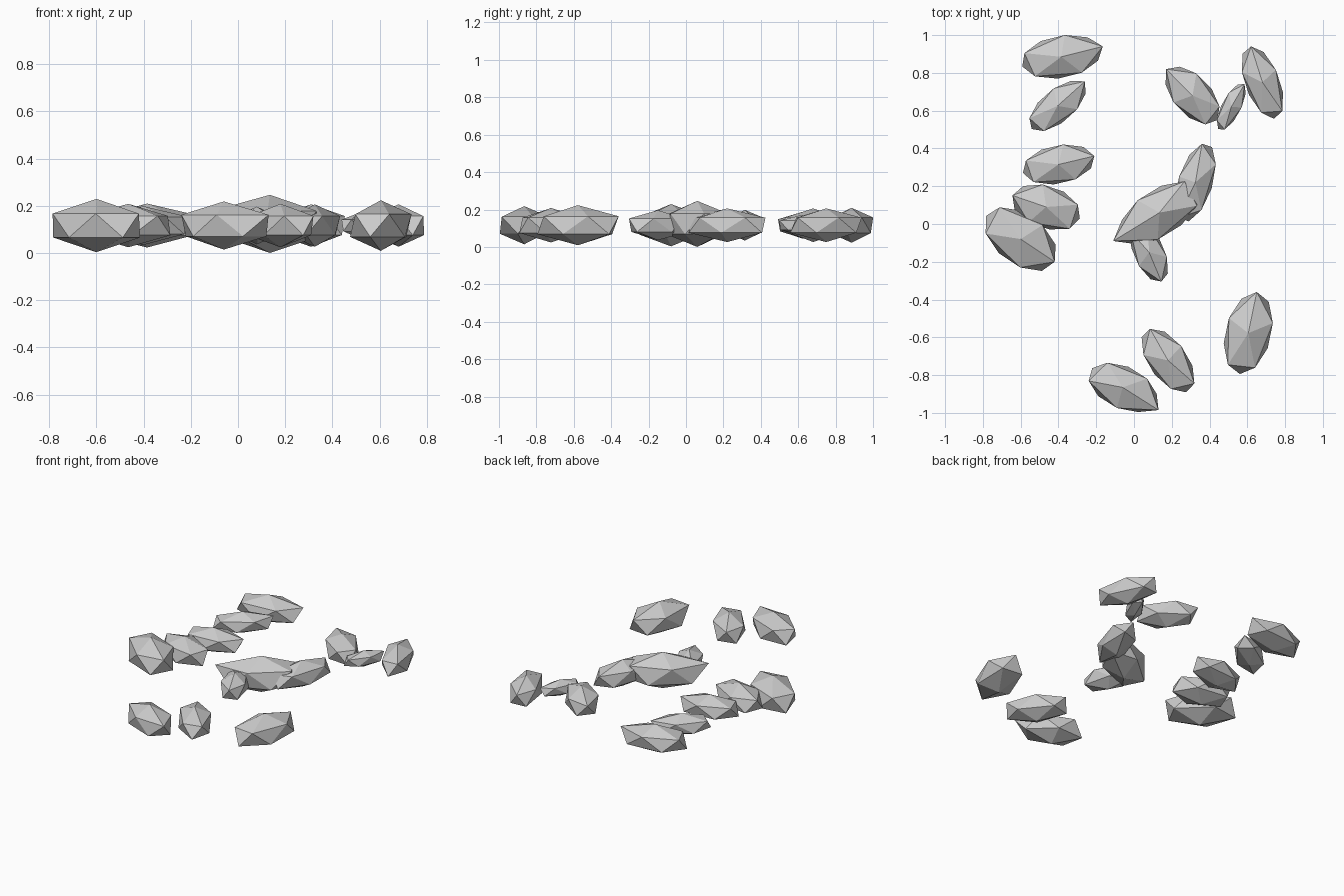
import bpy, bmesh
from math import cos, sin, atan2, radians, pi

if "Cube" in bpy.data.objects:
    bpy.data.objects.remove(bpy.data.objects["Cube"])

# Each stone: centre x, y, half length, half width, heading, tip x, y, half height
STONES = [
    (-.385, .885, .21, .110, 10, -.165, .940, .093),
    (-.405, .625, .18, .085, 40, -.260, .755, .072),
    (-.40, .315, .19, .100, 11, -.210, .360, .082),
    (-.465, .09, .185, .110, -18, -.340, -.025, .092),
    (-.60, -.08, .217, .130, -37, -.420, -.200, .113),
    (.31, .68, .181, .100, -48, .170, .820, .090),
    (.515, .62, .135, .050, 63, .585, .740, .055),
    (.68, .75, .20, .090, -69, .620, .940, .090),
    (.325, .22, .212, .090, 73, .360, .425, .090),
    (.135, .06, .235, .120, 33, -.110, -.090, .123),
    (.08, -.15, .167, .080, -66, .145, -.305, .080),
    (.605, -.578, .217, .120, 76, .650, -.360, .107),
    (.18, -.722, .194, .100, -54, .085, -.555, .092),
    (-.06, -.865, .19, .110, -25, .130, -.985, .102),
]


def stone(name, cx, cy, a, b, deg, tx, ty, h):
    """Stretched twenty-sided stone: two rings of five, a peak and a base point."""
    c, s = cos(radians(deg)), sin(radians(deg))
    dx, dy = tx - cx, ty - cy
    phase = atan2((dy * c - dx * s) / b, (dx * c + dy * s) / a)
    zc = max(.116, h)
    bm = bmesh.new()

    def ring(offset, z):
        verts = []
        for k in range(5):
            t = phase + offset + k * 2 * pi / 5
            u, v = 1.02 * a * cos(t), 1.02 * b * sin(t)
            verts.append(bm.verts.new((cx + u * c - v * s, cy + u * s + v * c, z)))
        return verts

    up = ring(0, zc + .447 * h)
    low = ring(pi / 5, zc - .447 * h)
    up[0].co.x, up[0].co.y = tx, ty
    peak = bm.verts.new((cx, cy, zc + h))
    base = bm.verts.new((cx, cy, zc - h))
    for k in range(5):
        n = (k + 1) % 5
        bm.faces.new((peak, up[k], up[n]))
        bm.faces.new((up[k], low[k], up[n]))
        bm.faces.new((low[k], low[n], up[n]))
        bm.faces.new((base, low[n], low[k]))
    bmesh.ops.recalc_face_normals(bm, faces=bm.faces)
    mesh = bpy.data.meshes.new(name)
    bm.to_mesh(mesh)
    bm.free()
    bpy.context.collection.objects.link(bpy.data.objects.new(name, mesh))


# Scattered stones
for i, spec in enumerate(STONES):
    stone(f"stone_{i + 1}", *spec)
